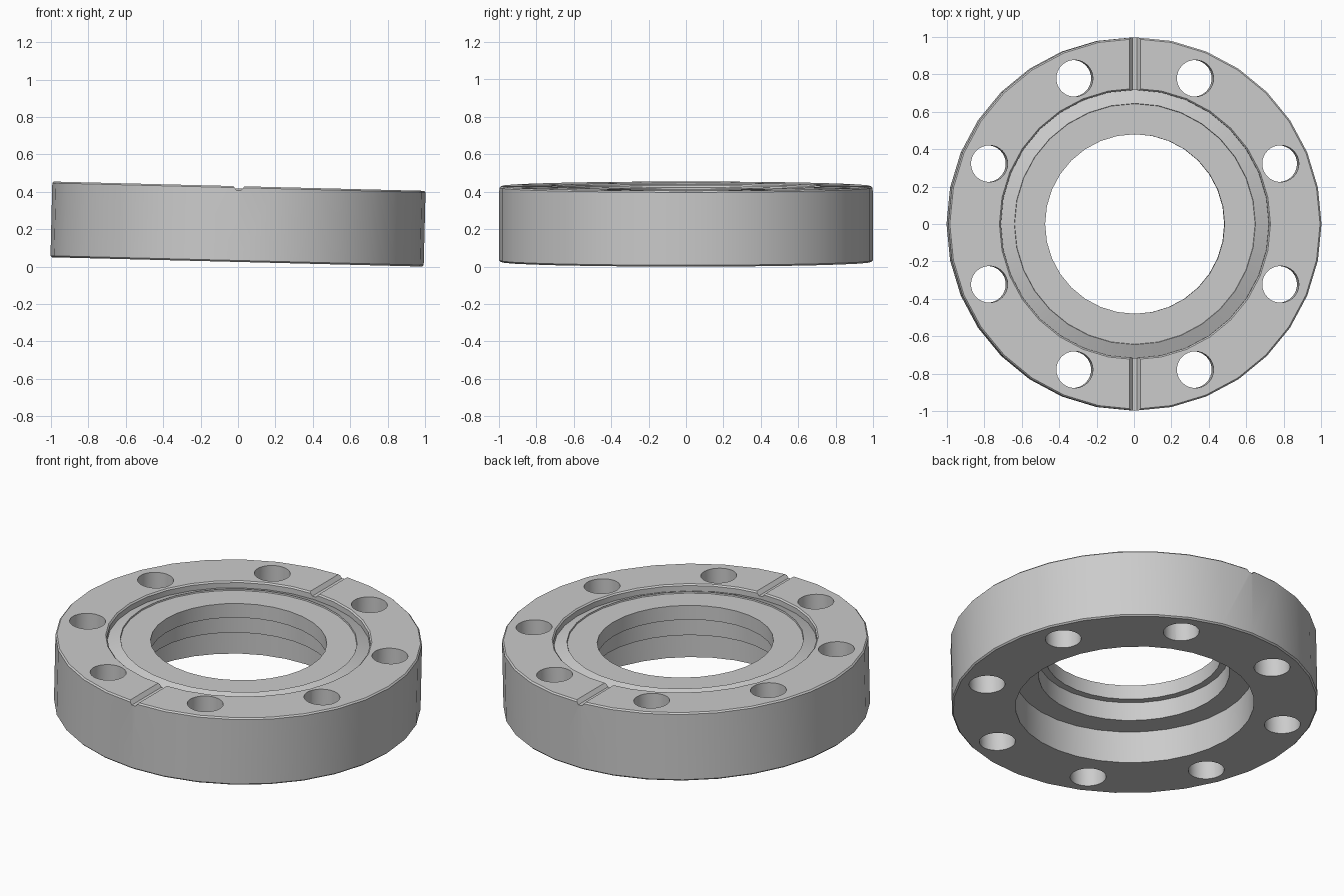
import bpy, bmesh, math
from mathutils import Matrix

if "Cube" in bpy.data.objects:
    bpy.data.objects.remove(bpy.data.objects["Cube"], do_unlink=True)

STEEL = (0.6, 0.6, 0.6, 1)
SIDES = 32
THICK = 0.405
TILT = 0.025

steel = bpy.data.materials.new("grey steel")
steel.use_nodes = True
steel.diffuse_color = STEEL
steel.node_tree.nodes["Principled BSDF"].inputs["Base Color"].default_value = STEEL


def make_object(name, bm):
    bmesh.ops.recalc_face_normals(bm, faces=bm.faces)
    mesh = bpy.data.meshes.new(name)
    bm.to_mesh(mesh)
    bm.free()
    mesh.materials.append(steel)
    obj = bpy.data.objects.new(name, mesh)
    bpy.context.collection.objects.link(obj)
    return obj


def lathe(name, profile):
    """Closed ring made by turning a (radius, height) outline about z."""
    bm = bmesh.new()
    rings = [[bm.verts.new((r * math.cos(a), r * math.sin(a), z)) for r, z in profile]
             for a in (2 * math.pi * i / SIDES for i in range(SIDES))]
    n = len(profile)
    for i in range(SIDES):
        a, b = rings[i], rings[(i + 1) % SIDES]
        for j in range(n):
            k = (j + 1) % n
            bm.faces.new((a[j], b[j], b[k], a[k]))
    return make_object(name, bm)


def cut(target, cutter):
    cutter.hide_render = True
    mod = target.modifiers.new("cut", 'BOOLEAN')
    mod.operation = 'DIFFERENCE'
    mod.solver = 'EXACT'
    mod.object = cutter
    bpy.context.view_layer.objects.active = target
    bpy.ops.object.modifier_apply(modifier=mod.name)
    bpy.data.objects.remove(cutter, do_unlink=True)


# Ring body: chamfered rim, sealing groove with knife edge, stepped bore
R, C = 0.998, 0.008
flange = lathe("flange_ring", [
    (0.65, 0), (R - C, 0), (R, C), (R, THICK - C), (R - C, THICK),
    (0.725, THICK), (0.717, THICK - C), (0.717, THICK - 0.04),
    (0.645, THICK - 0.012), (0.643, THICK - 0.02), (0.48, THICK - 0.02),
    (0.48, 0.30), (0.52, 0.30), (0.52, 0.19), (0.65, 0.19)])

# Eight bolt holes
bm = bmesh.new()
for i in range(8):
    a = math.radians(22.5 + 45 * i)
    bmesh.ops.create_cone(
        bm, cap_ends=True, segments=32, radius1=0.098, radius2=0.098, depth=1,
        matrix=Matrix.Translation((0.843 * math.cos(a), 0.843 * math.sin(a), 0.2)))
cut(flange, make_object("bolt_hole_cutter", bm))

# Leak-check notches at front and back
bm = bmesh.new()
outline = [(-0.045, 0.02), (-0.012, -0.022), (0.012, -0.022), (0.045, 0.02)]
for side in (-1, 1):
    ends = [[bm.verts.new((x, side * y, THICK + z)) for x, z in outline]
            for y in (0.69, 1.1)]
    bm.faces.new(ends[0])
    bm.faces.new(ends[1])
    for j in range(4):
        k = (j + 1) % 4
        bm.faces.new((ends[0][j], ends[0][k], ends[1][k], ends[1][j]))
cut(flange, make_object("notch_cutter", bm))

# Slight lean of the whole ring, resting on the ground
flange.data.transform(Matrix.Rotation(TILT, 4, 'Y') @ Matrix.Translation((0, 0, -THICK / 2)))
lowest = min(v.co.z for v in flange.data.vertices)
flange.data.transform(Matrix.Translation((0, 0, -lowest)))

bpy.ops.object.select_all(action='DESELECT')
flange.select_set(True)
bpy.context.view_layer.objects.active = flange
bpy.ops.object.shade_smooth_by_angle(angle=math.radians(30))
